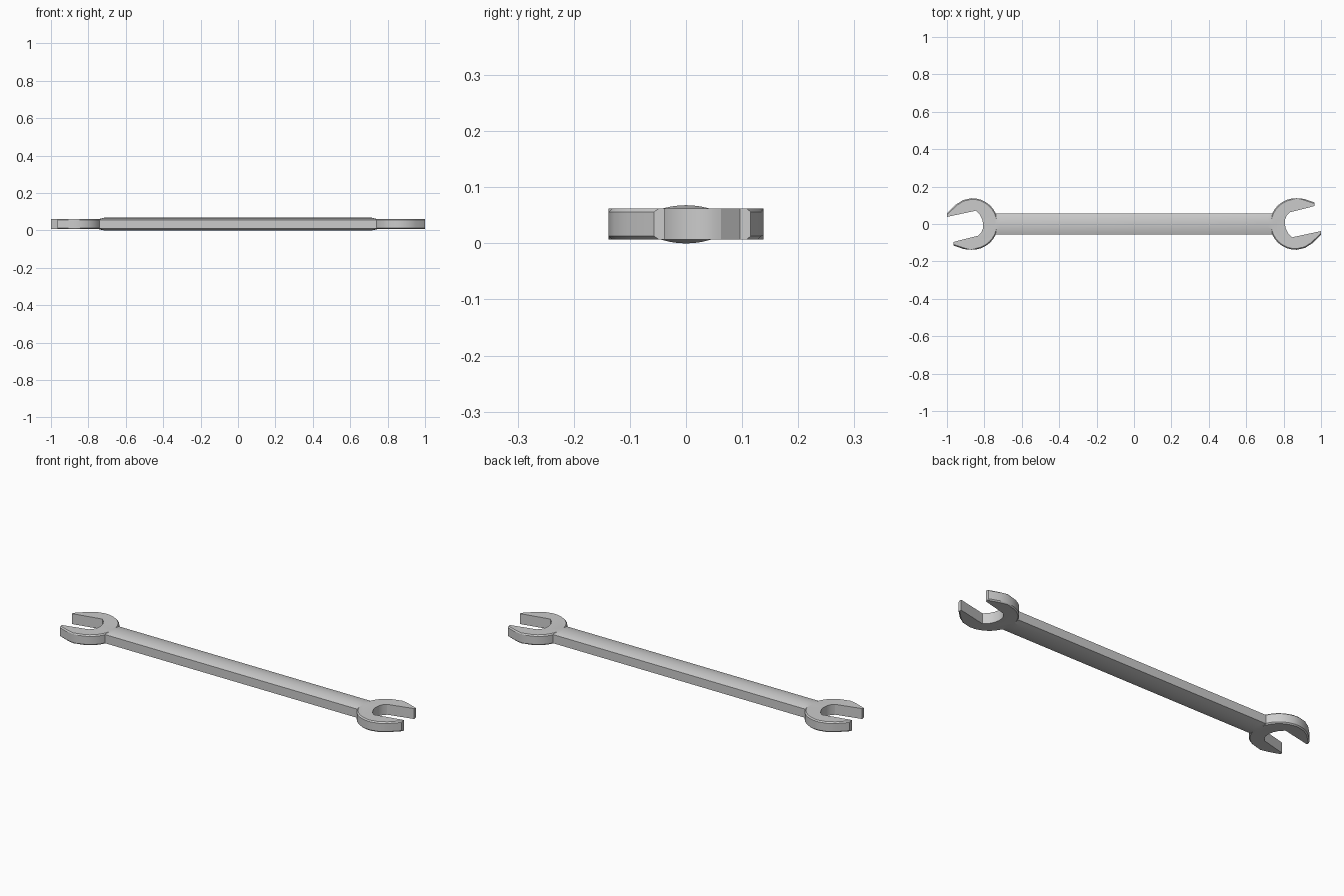
import bpy, bmesh, math

if "Cube" in bpy.data.objects:
    bpy.data.objects.remove(bpy.data.objects["Cube"])

CX, R = 0.865, 0.138          # jaw centre and outer radius
Z0, Z1, MID = 0.007, 0.062, 0.034


def add_object(name, bm):
    bmesh.ops.recalc_face_normals(bm, faces=bm.faces[:])
    mesh = bpy.data.meshes.new(name)
    bm.to_mesh(mesh)
    bm.free()
    ob = bpy.data.objects.new(name, mesh)
    bpy.context.collection.objects.link(ob)
    return ob


def make_head(name, sign):
    # outer contour: upper tip, round back, lower tip
    outer = [(0.965, 0.115), (0.911, 0.134)]
    for i in range(17):
        a = math.radians(88 + i * 184 / 16)
        outer.append((CX + R * math.cos(a), R * math.sin(a)))
    outer += [(0.914, -0.128), (0.952, -0.104), (1.0, -0.057)]
    # tilted jaw opening with a rounded throat
    inner = [(1.0, -0.038), (0.846, -0.071), (0.826, -0.053), (0.812, -0.026),
             (0.806, 0.0), (0.808, 0.025), (0.817, 0.047), (0.832, 0.062), (0.965, 0.096)]
    pts = outer + inner
    bm = bmesh.new()
    rings = [[bm.verts.new((sign * x, sign * y, z)) for x, y in pts] for z in (Z0, Z1)]
    n = len(pts)
    for ring in rings:
        bm.faces.new(ring)
    for i in range(n):
        j = (i + 1) % n
        bm.faces.new((rings[0][i], rings[0][j], rings[1][j], rings[1][i]))
    # chamfer the outside rim only
    rim = [bm.edges.get((r[i], r[i + 1])) for r in rings for i in range(len(outer) - 1)]
    bmesh.ops.bevel(bm, geom=rim, offset=0.006, segments=1, affect='EDGES')
    return add_object(name, bm)


def make_handle():
    # crowned bar whose crest slopes down into the heads
    bm = bmesh.new()
    ys = [-0.057 + 0.114 * i / 12 for i in range(13)]
    rings = []
    for x, crown in ((-0.75, 0.026), (-0.715, 0.034), (0.715, 0.034), (0.75, 0.026)):
        h = [crown - (crown - 0.023) * (y / 0.057) ** 2 for y in ys]
        prof = [(y, MID + k) for y, k in zip(ys, h)]
        prof += [(y, MID - k) for y, k in reversed(list(zip(ys, h)))]
        rings.append([bm.verts.new((x, y, z)) for y, z in prof])
    n = len(rings[0])
    for a, b in zip(rings, rings[1:]):
        for i in range(n):
            j = (i + 1) % n
            bm.faces.new((a[i], a[j], b[j], b[i]))
    bm.faces.new(rings[0])
    bm.faces.new(rings[-1])
    return add_object("wrench_body", bm)


# fuse both open jaws with the handle
body = make_handle()
heads = [make_head("right_jaw", 1), make_head("left_jaw", -1)]
bpy.context.view_layer.objects.active = body
body.select_set(True)
for head in heads:
    mod = body.modifiers.new("union", 'BOOLEAN')
    mod.operation, mod.solver, mod.object = 'UNION', 'EXACT', head
    bpy.ops.object.modifier_apply(modifier=mod.name)
    bpy.data.objects.remove(head)
bpy.ops.object.shade_smooth_by_angle(angle=math.radians(25))
